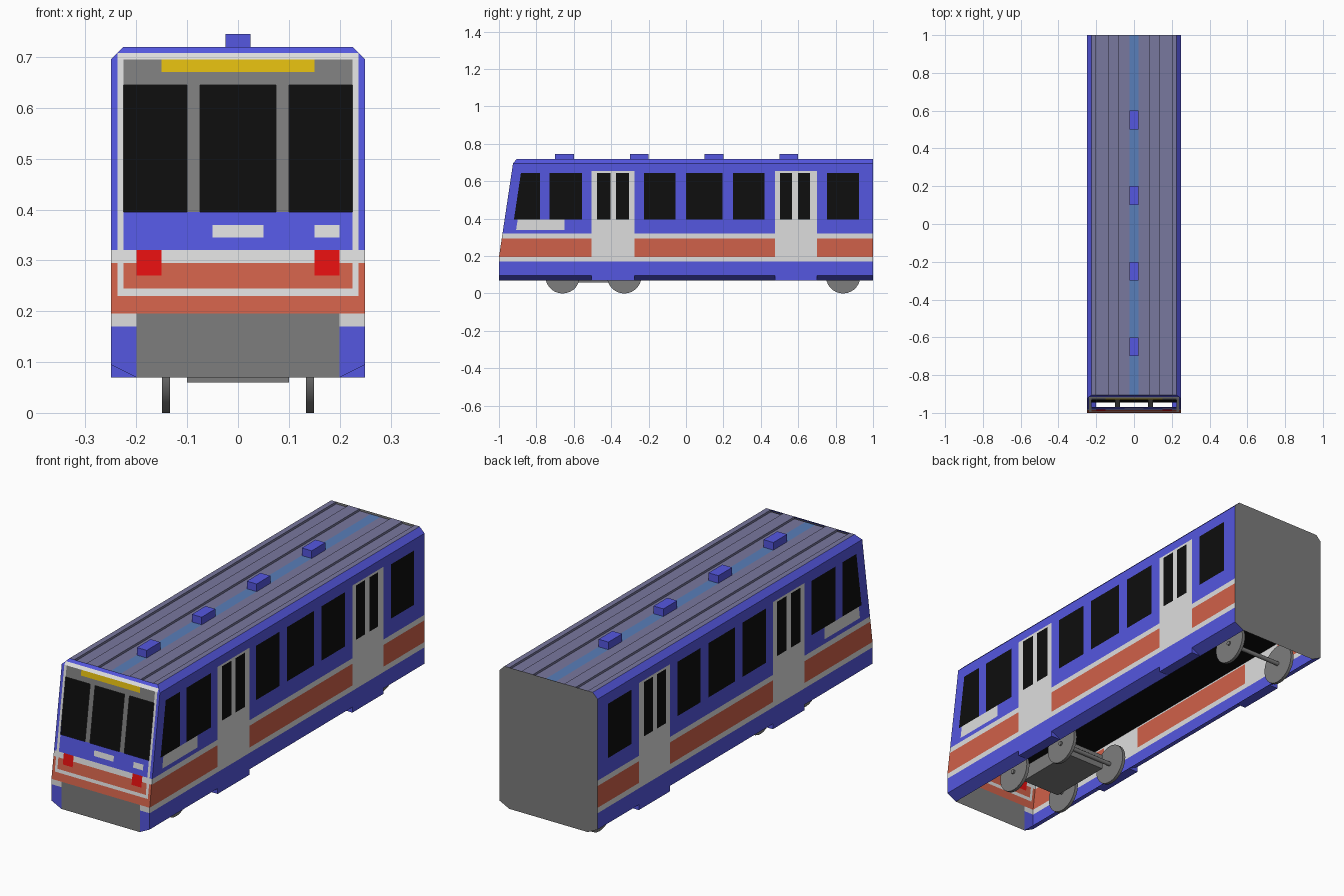
import bpy, bmesh, math

if "Cube" in bpy.data.objects:
    bpy.data.objects.remove(bpy.data.objects["Cube"])

# ---------- flat colours ----------
COLOURS = {
    "blue": (.089, .095, .745), "white": (.73, .73, .73), "orange": (.63, .12, .067),
    "grey": (.205, .205, .205), "black": (.0044, .0044, .0044), "red": (.76, .005, .005),
    "yellow": (.745, .497, .005), "roof_grey": (.191, .188, .342), "roof_blue": (.098, .209, .491),
}
MATS = {}
for key, rgb in COLOURS.items():
    MATS[key] = bpy.data.materials.new(key)
    MATS[key].diffuse_color = (*rgb, 1)
NAMES = list(COLOURS)


def finish(name, bm, colour=None):
    """Turn a bmesh into an object; a colour name paints the whole part."""
    me = bpy.data.meshes.new(name)
    bm.to_mesh(me)
    bm.free()
    for key in ([colour] if colour else NAMES):
        me.materials.append(MATS[key])
    ob = bpy.data.objects.new(name, me)
    bpy.context.collection.objects.link(ob)
    return ob


def grid(name, us, vs, pos, paint, flip=False):
    """Panel of quads; paint(centre) gives a colour name, or None for an opening."""
    bm = bmesh.new()
    rows = [[bm.verts.new(pos(u, v)) for u in us] for v in vs]
    for r in range(len(vs) - 1):
        for c in range(len(us) - 1):
            q = [rows[r][c], rows[r][c + 1], rows[r + 1][c + 1], rows[r + 1][c]]
            centre = sum((v.co for v in q), q[0].co * 0) / 4
            col = paint(centre)
            if col:
                f = bm.faces.new(q[::-1] if flip else q)
                f.material_index = NAMES.index(col)
    bmesh.ops.remove_doubles(bm, verts=bm.verts, dist=1e-5)
    return finish(name, bm)


def prism(name, pts, axis, a, b, colour):
    """Extrude a 2D outline along x (pts are y,z) or along y (pts are x,z)."""
    bm = bmesh.new()
    place = (lambda p, t: (t, *p)) if axis == "x" else (lambda p, t: (p[0], t, p[1]))
    lo = [bm.verts.new(place(p, a)) for p in pts]
    hi = [bm.verts.new(place(p, b)) for p in pts]
    bm.faces.new(lo)
    bm.faces.new(hi[::-1])
    for i in range(len(pts)):
        j = (i + 1) % len(pts)
        bm.faces.new((lo[i], hi[i], hi[j], lo[j]))
    bmesh.ops.recalc_face_normals(bm, faces=bm.faces)
    return finish(name, bm, colour)


def rect(a, b, c, d):
    return [(a, c), (b, c), (b, d), (a, d)]


def disc(name, x0, x1, y, z, r, sides, colour="grey"):
    pts = [(y + r * math.cos(2 * math.pi * i / sides), z + r * math.sin(2 * math.pi * i / sides))
           for i in range(sides)]
    ob = prism(name, pts, "x", x0, x1, colour)
    bpy.ops.object.select_all(action="DESELECT")
    ob.select_set(True)
    bpy.context.view_layer.objects.active = ob
    bpy.ops.object.shade_smooth_by_angle(angle=math.radians(35))
    return ob


# ---------- body shape rules ----------
def half_width(z):
    if z < .095:
        return .2 + (z - .07) * 2
    return .25 - max(0, z - .695)


def front_y(z):
    if z <= .195:
        return -1
    if z <= .695:
        return -1 + .075 * (z - .195) / .5
    return -.925 + .02 * (z - .695) / .025


# ---------- front wall ----------
half = [.05, .075, .1, .15, .2, .225, .237, .25]
XS = [-x for x in half[::-1]] + half
FZ = [.07, .095, .17, .195, .23, .245, .27, .295, .32, .345, .37, .395, .645, .67, .695, .708, .72]


def front_pos(x, z):
    w = half_width(z)
    return (max(-w, min(w, x)), front_y(z), z)


def front_paint(c):
    x, z, a = c.x, c.z, abs(c.x)
    if z < .195:
        return "grey" if a < .2 else ("blue" if z < .17 else "white")
    if .27 < z < .32 and .15 < a < .2:
        return "red"                                   # lamps
    if z > .695:
        return "white" if z < .708 and a < .237 else "blue"
    if .295 < z < .32:
        return "white"                                 # waist band
    if .225 < a < .237 and z > .23 or (.23 < z < .245 and a < .237):
        return "white"                                 # face outline
    if z < .295:
        return "orange"
    if a > .237:
        return "blue"
    if z < .395:
        plate = .345 < z < .37 and (a < .05 or .15 < x < .2)
        return "white" if plate else "blue"
    if z < .645 and (a < .075 or a > .1):
        return None                                    # windscreen openings
    return "yellow" if z > .67 and a < .15 else "grey"


grid("front_wall", XS, FZ, front_pos, front_paint)

# ---------- side walls ----------
WINDOWS = [(-.915, -.78), (-.73, -.555), (-.225, -.055), (0, .195), (.25, .42), (.755, .925)]
DOORS = [(-.505, -.275), (.475, .7)]
DOOR_GLASS = [(-.475, -.405), (-.375, -.305), (.503, .568), (.598, .663)]
SY = sorted({-1, -.92, -.9, -.65, 1} |
            {y for pair in WINDOWS[1:] + DOORS + DOOR_GLASS for y in pair} | {-.78})
SZ = [.07, .095, .17, .195, .295, .32, .34, .395, .645, .655, .695, .72]


def within(y, spans):
    return any(a < y < b for a, b in spans)


def side_y(y, z):
    if y == -1:
        return front_y(z)
    return y + front_y(z) - front_y(.395) if y in (-.92, -.9) else y


def side_paint(c):
    y, z = c.y, c.z
    if .395 < z < .645 and within(y, WINDOWS + DOOR_GLASS):
        return "black"
    if .17 < z < .655 and within(y, DOORS):
        return "white"
    if .17 < z < .195 or .295 < z < .32:
        return "white"
    if .195 < z < .295:
        return "orange"
    if .34 < z < .395 and -.905 < y < -.65:
        return "white"
    return "blue"


for side, s in (("right", 1), ("left", -1)):
    grid(side + "_side_wall", SY, SZ,
         lambda y, z: (s * half_width(z), side_y(y, z), z), side_paint, flip=s < 0)
    # step under each door, filling the lower chamfer
    for i, (a, b) in enumerate(DOORS):
        prism(f"{side}_door_step_{i + 1}", [(s * .2, .07), (s * .25, .07), (s * .25, .095)],
              "y", a, b, "blue")

# ---------- rear wall ----------
bm = bmesh.new()
outline = [(half_width(z), z) for z in (.07, .095, .695, .72)]
outline += [(-x, z) for x, z in outline[::-1]]
bm.faces.new([bm.verts.new((x, 1, z)) for x, z in outline[::-1]])
finish("rear_wall", bm, "grey")

# ---------- ribbed roof ----------
rib = [(.025, .71), (.08, .71), (.08, .72), (.138, .72), (.138, .71), (.2, .71), (.2, .72), (.225, .72)]
profile = [(-x, z) for x, z in rib[::-1]] + rib
grid("roof", profile, [-.905, 1], lambda p, y: (p[0], y, p[1]),
     lambda c: "roof_blue" if abs(c.x) < .025 else "roof_grey")
for i, y in enumerate((-.7, -.3, .1, .5)):
    prism(f"roof_vent_{i + 1}", rect(y, y + .1, .71, .745), "x", -.025, .025, "blue")

# ---------- dark cabin seen through the windscreen and from below ----------
prism("cabin_interior", [(-.945, .297), (.99, .297), (.99, .69), (-.912, .69)],
      "x", -.244, .244, "black")

# ---------- running gear ----------
prism("bogie_frame", rect(-.65, -.34, .06, .13), "x", -.1, .1, "grey")
for i, y in enumerate((-.66, -.33, .84)):
    disc(f"axle_{i + 1}", -.156, .156, y, .092, .01, 12)
    for side, s in (("right", 1), ("left", -1)):
        disc(f"{side}_wheel_{i + 1}", s * .134, s * .149, y, .092, .092, 28)

for m in bpy.data.materials:
    if m.users and not m.is_grease_pencil:
        m.use_nodes = True
        m.node_tree.nodes["Principled BSDF"].inputs["Base Color"].default_value = m.diffuse_color
